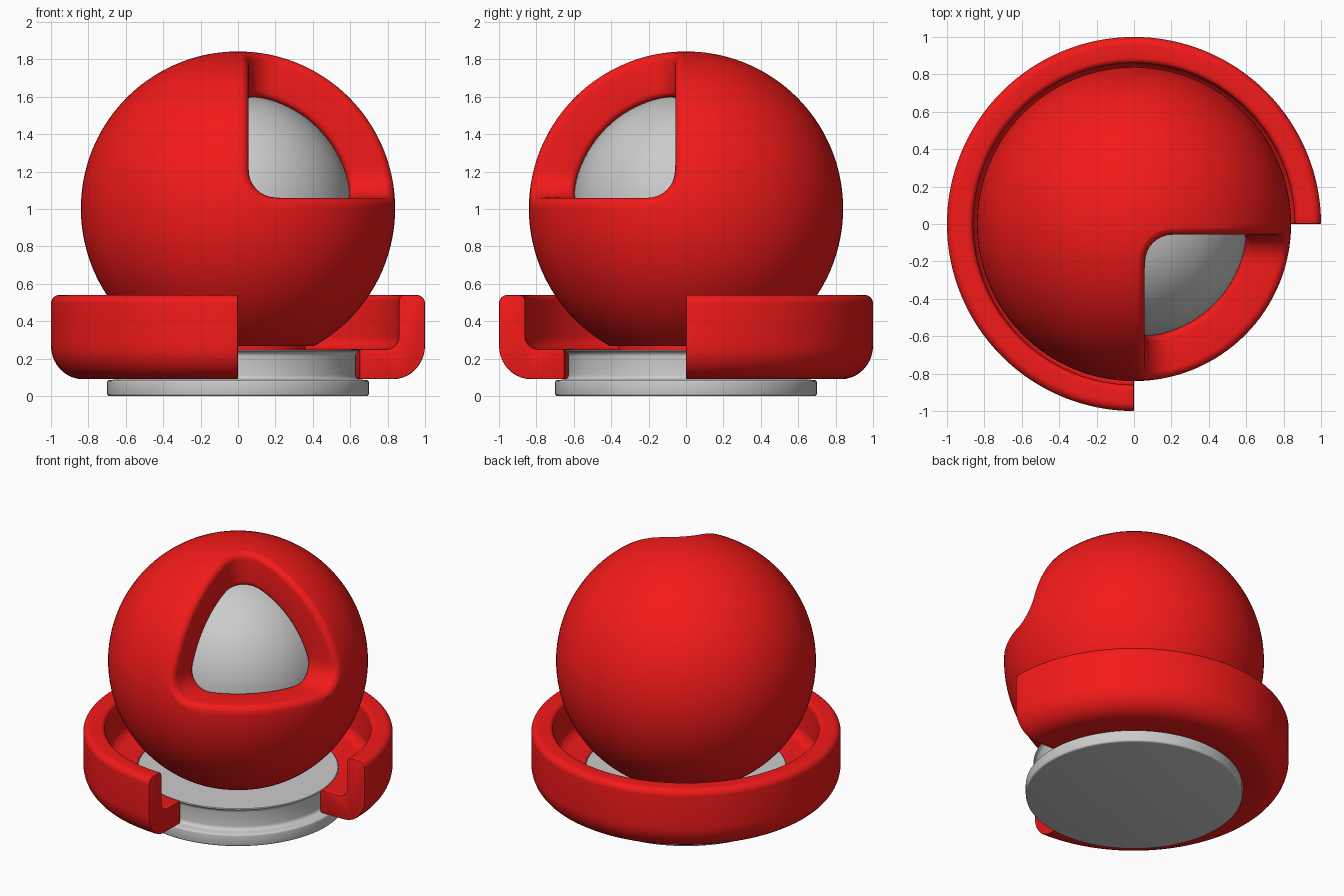
import bpy, bmesh
from math import sin, cos, radians, pi
from mathutils import Vector

if "Cube" in bpy.data.objects:
    bpy.data.objects.remove(bpy.data.objects["Cube"])

CENTRE, R_SHELL, R_CORE = 1.002, 0.84, 0.607

red = bpy.data.materials.new("red")
red.diffuse_color = (0.9, 0.01, 0.01, 1)
red.use_nodes = True
red.node_tree.nodes["Principled BSDF"].inputs["Base Color"].default_value = red.diffuse_color


def arc(cx, cz, r, a0, a1, n=8):
    return [(cx + r * cos(radians(a0 + (a1 - a0) * i / n)),
             cz + r * sin(radians(a0 + (a1 - a0) * i / n))) for i in range(n + 1)]


def make(name, bm, mat=None):
    bmesh.ops.remove_doubles(bm, verts=bm.verts, dist=1e-5)
    bmesh.ops.recalc_face_normals(bm, faces=bm.faces)
    me = bpy.data.meshes.new(name)
    bm.to_mesh(me)
    bm.free()
    ob = bpy.data.objects.new(name, me)
    bpy.context.collection.objects.link(ob)
    if mat:
        me.materials.append(mat)
    return ob


def activate(ob):
    bpy.ops.object.select_all(action='DESELECT')
    ob.select_set(True)
    bpy.context.view_layer.objects.active = ob


def smooth(ob, angle=35):
    activate(ob)
    bpy.ops.object.shade_smooth_by_angle(angle=radians(angle))


def lathe(name, profile, segs=128, sweep=360, closed=False, mat=None):
    """Turn an (r, z) profile about z; a partial sweep gets end caps."""
    bm = bmesh.new()
    full = sweep == 360
    rings = []
    for i in range(segs if full else segs + 1):
        a = radians(sweep) * i / segs
        rings.append([bm.verts.new((r * cos(a), r * sin(a), z)) for r, z in profile])
    n = len(profile)
    for i in range(segs):
        p, q = rings[i], rings[(i + 1) % len(rings)]
        for j in range(n if closed else n - 1):
            k = (j + 1) % n
            bm.faces.new((p[j], q[j], q[k], p[k]))
    if not full:
        bm.faces.new(rings[0])
        bm.faces.new(rings[-1])
    return make(name, bm, mat)


# Grey base: foot disc, waisted neck and flat top
base = lathe("base", [(0, 0)] + arc(0.688, 0.012, 0.012, -90, 0, 3)
             + arc(0.688, 0.073, 0.012, 0, 90, 3)
             + [(0.655, 0.088)] + arc(0.655, 0.113, 0.025, 270, 180, 4)
             + arc(0.655, 0.212, 0.025, 180, 120, 4)
             + [(0.65, 0.24), (0.645, 0.245), (0, 0.245)])
smooth(base)

# Red tray: L-shaped section swept through three quadrants
tray = lathe("tray",
             arc(0.66, 0.10, 0.01, 180, 270, 3)
             + [(0.83 + 0.17 * cos(radians(a)), 0.27 + 0.18 * sin(radians(a)))
                for a in range(-90, 1, 9)]
             + arc(0.955, 0.495, 0.045, 0, 90)
             + arc(0.89, 0.51, 0.03, 90, 180, 6)
             + arc(0.79, 0.32, 0.07, 0, -90)
             + arc(0.66, 0.24, 0.01, 90, 180, 3),
             segs=96, sweep=270, closed=True, mat=red)
bev = tray.modifiers.new("end_edges", 'BEVEL')
bev.width, bev.segments = 0.006, 2
bev.limit_method, bev.angle_limit = 'ANGLE', radians(60)
activate(tray)
bpy.ops.object.modifier_apply(modifier=bev.name)
smooth(tray)

# Grey inner ball
core = lathe("inner_ball", arc(0, CENTRE, R_CORE, -90, 90, 48), segs=96)
smooth(core)

# Red outer ball with flat underside and short foot
shell = lathe("outer_ball", [(0, 0.244), (0.36, 0.244), (0.36, 0.266)]
              + arc(0, CENTRE, R_SHELL, -61, 90, 60), mat=red)

# Window cutter: rounded octant lofted outward, flared at both lips
OFF, CORNER, LIP, SEGS = 0.057, 0.15, 0.04, 120
AXIS = Vector((1, -1, 1)).normalized()
U = Vector((1, 1, 0)).normalized()
V = AXIS.cross(U)


def window_loop(r, off):
    corner = CORNER + OFF - off

    def outside(p):
        u = [max(OFF + CORNER - c, 0) for c in (p.x, -p.y, p.z)]
        return Vector(u).length > corner

    loop = []
    for i in range(SEGS):
        t = 2 * pi * i / SEGS
        side = U * cos(t) + V * sin(t)
        lo, hi = 0.0, pi / 2
        for _ in range(28):
            mid = (lo + hi) / 2
            if outside(r * (AXIS * cos(mid) + side * sin(mid))):
                hi = mid
            else:
                lo = mid
        loop.append(r * (AXIS * cos(lo) + side * sin(lo)))
    return loop


section = [(0.598, OFF - 0.03)]
section += [(0.645 - LIP * sin(radians(a)), OFF - LIP + LIP * cos(radians(a)))
            for a in (70, 56, 42, 28, 14, 0)]
section += [(R_SHELL - LIP + LIP * sin(radians(a)), OFF - LIP + LIP * cos(radians(a)))
            for a in (0, 15, 30, 45, 60, 72)]
section += [(0.86, OFF - 0.07)]
lift = Vector((0, 0, CENTRE))
bm = bmesh.new()
loops = [[bm.verts.new(p + lift) for p in window_loop(r, o)] for r, o in section]
for a, b in zip(loops, loops[1:]):
    for i in range(SEGS):
        j = (i + 1) % SEGS
        bm.faces.new((a[i], a[j], b[j], b[i]))
for loop, reach in ((loops[0], 0.3), (loops[-1], 1.7)):
    tip = bm.verts.new(AXIS * reach + lift)
    for i in range(SEGS):
        bm.faces.new((loop[i], loop[(i + 1) % SEGS], tip))
cutter = make("window_cutter", bm, red)
cutter.hide_render = True

cut = shell.modifiers.new("window", 'BOOLEAN')
cut.operation, cut.solver, cut.object = 'DIFFERENCE', 'EXACT', cutter
activate(shell)
bpy.ops.object.modifier_apply(modifier=cut.name)
bpy.data.objects.remove(cutter)
smooth(shell)
